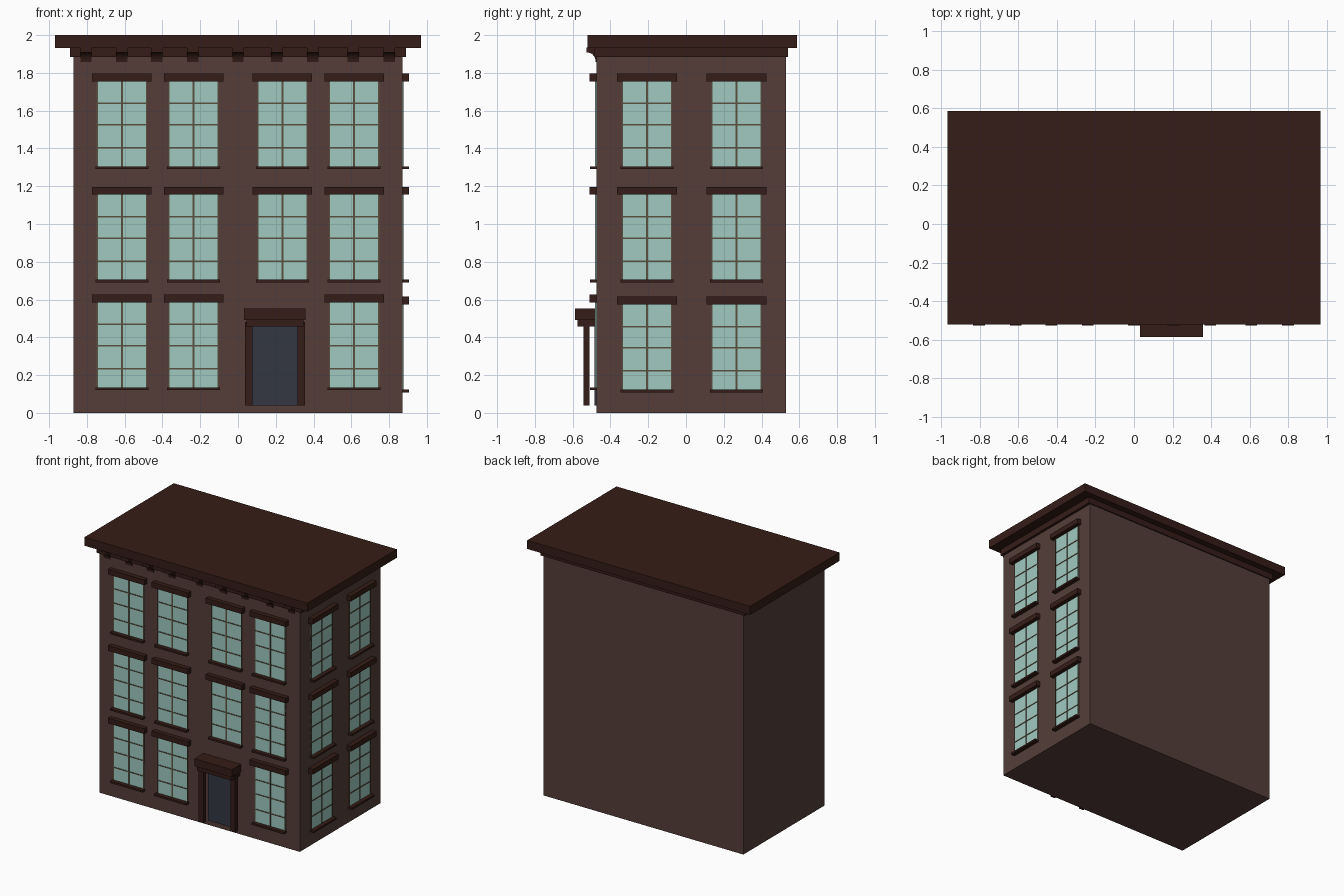
import bpy
import bmesh
import math

if "Cube" in bpy.data.objects:
    bpy.data.objects.remove(bpy.data.objects["Cube"])


def material(name, rgb):
    m = bpy.data.materials.new(name)
    m.diffuse_color = (*rgb, 1)
    m.use_nodes = True
    m.node_tree.nodes["Principled BSDF"].inputs["Base Color"].default_value = m.diffuse_color
    return m


WALL = material("wall_brown", (0.089, 0.048, 0.042))
TRIM = material("trim_dark_brown", (0.036, 0.012, 0.0085))
GLASS = material("glass_pale_green", (0.35, 0.59, 0.53))
BAR = material("window_bar", (0.10, 0.08, 0.05))
DOOR = material("door_slate", (0.034, 0.037, 0.054))

FRONT, SIDE = -0.475, 0.87   # wall planes


def finish(name, bm, mat):
    bmesh.ops.recalc_face_normals(bm, faces=bm.faces)
    me = bpy.data.meshes.new(name)
    bm.to_mesh(me)
    bm.free()
    me.materials.append(mat)
    ob = bpy.data.objects.new(name, me)
    bpy.context.collection.objects.link(ob)
    return ob


def box(name, x, y, z, mat):
    """Box from (min, max) ranges."""
    bm = bmesh.new()
    bmesh.ops.create_cube(bm, size=1)
    for v in bm.verts:
        v.co = [r[0] if c < 0 else r[1] for c, r in zip(v.co, (x, y, z))]
    return finish(name, bm, mat)


def wall_box(name, wall, u, d, z, mat):
    """Box on a wall: u runs along it, d is the depth range outward."""
    if wall == "front":
        return box(name, u, (FRONT - d[1], FRONT - d[0]), z, mat)
    return box(name, (SIDE + d[0], SIDE + d[1]), u, z, mat)


def window(wall, c, z0):
    n = wall + "_window_"
    h, w = 0.45, 0.133
    z1 = z0 + h
    wall_box(n + "glass", wall, (c - w, c + w), (-0.01, 0.003), (z0, z1), GLASS)
    # frame edges and central bar
    for u in (c - w + 0.003, c, c + w - 0.003):
        r = 0.005 if u == c else 0.003
        wall_box(n + "upright", wall, (u - r, u + r), (-0.01, 0.007), (z0, z1), BAR)
    # crossbars
    for f in (0.22, 0.49, 0.74):
        z = z0 + f * h
        wall_box(n + "crossbar", wall, (c - w, c + w), (-0.01, 0.006),
                 (z - 0.004, z + 0.004), BAR)
    # lintel and sill
    wall_box(n + "lintel", wall, (c - 0.158, c + 0.158), (-0.01, 0.036),
             (z1, z1 + 0.041), TRIM)
    wall_box(n + "sill", wall, (c - 0.14, c + 0.14), (-0.01, 0.034),
             (z0 - 0.015, z0), TRIM)


# main block
box("building_body", (-SIDE, SIDE), (FRONT, 0.53), (0, 1.92), WALL)

# roof cornice
box("roof_slab", (-0.97, 0.97), (-0.522, 0.588), (1.933, 2.0), TRIM)
box("cornice_band", (-0.89, 0.89), (-0.485, 0.539), (1.885, 1.935), TRIM)

# curved cornice brackets
for x in (-0.805, -0.615, -0.43, -0.24, 0, 0.205, 0.395, 0.61, 0.80):
    prof = [(-0.46, 1.935), (-0.527, 1.935), (-0.527, 1.908)]
    for i in range(6):
        a = math.radians(90 - 90 * i / 5)
        prof.append((-0.52 + 0.042 * math.cos(a), 1.858 + 0.05 * math.sin(a)))
    prof.append((-0.46, 1.858))
    bm = bmesh.new()
    face = bm.faces.new([bm.verts.new((x - 0.03, y, z)) for y, z in prof])
    ext = bmesh.ops.extrude_face_region(bm, geom=[face])
    for g in ext["geom"]:
        if isinstance(g, bmesh.types.BMVert):
            g.co.x += 0.06
    finish("cornice_bracket", bm, TRIM)

# windows; the door takes one ground floor bay
for z0 in (0.135, 0.705, 1.305):
    for c in (-0.615, -0.235, 0.235, 0.615):
        if not (z0 < 0.5 and c == 0.235):
            window("front", c, z0)
for z0 in (0.124, 0.705, 1.305):
    for c in (-0.206, 0.267):
        window("right", c, z0)

# door, porch posts and canopy
box("door", (0.077, 0.316), (-0.485, -0.46), (0.04, 0.47), DOOR)
for x in (0.038, 0.315):
    box("porch_post", (x, x + 0.04), (-0.543, -0.51), (0.04, 0.48), TRIM)
box("porch_beam", (0.045, 0.348), (-0.575, -0.47), (0.458, 0.495), TRIM)
box("porch_canopy", (0.032, 0.358), (-0.588, -0.47), (0.492, 0.552), TRIM)
